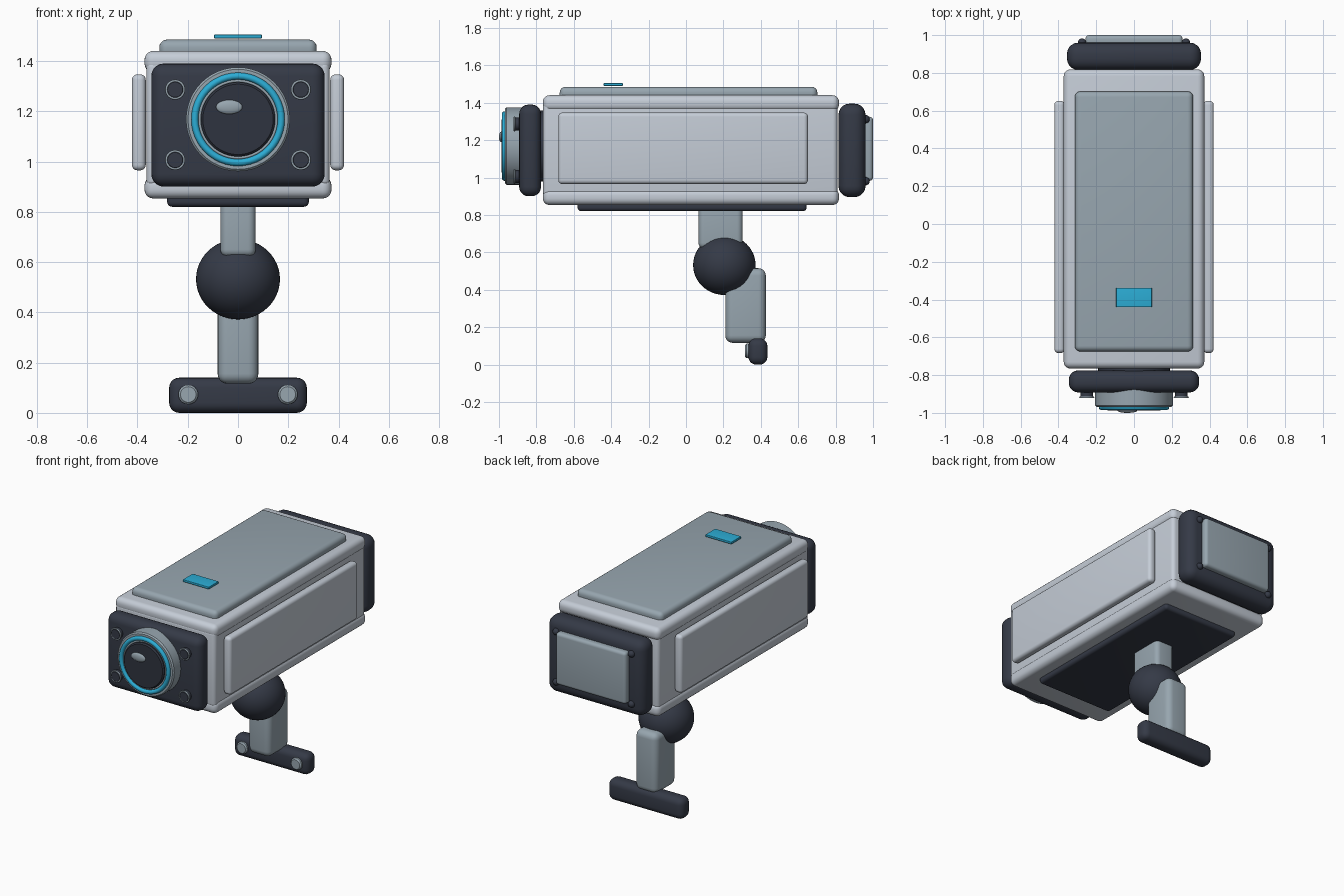
import bpy, bmesh, math
from mathutils import Matrix

cube = bpy.data.objects.get("Cube")
if cube:
    bpy.data.objects.remove(cube, do_unlink=True)


def material(name, color):
    m = bpy.data.materials.new(name)
    m.use_nodes = True
    rgba = (*color, 1)
    m.diffuse_color = rgba
    node = next(n for n in m.node_tree.nodes if n.type == 'BSDF_PRINCIPLED')
    node.inputs["Base Color"].default_value = rgba
    return m


LIGHT = material("light grey", (0.56, 0.61, 0.68))
MID = material("mid grey", (0.31, 0.38, 0.43))
DARK = material("dark slate", (0.035, 0.042, 0.062))
GLASS = material("lens glass", (0.028, 0.034, 0.05))
BLUE = material("bright blue", (0.025, 0.42, 0.67))


def finish(bm, name, mat):
    mesh = bpy.data.meshes.new(name)
    bm.to_mesh(mesh)
    bm.free()
    mesh.materials.append(mat)
    ob = bpy.data.objects.new(name, mesh)
    bpy.context.collection.objects.link(ob)
    bpy.ops.object.select_all(action='DESELECT')
    ob.select_set(True)
    bpy.context.view_layer.objects.active = ob
    bpy.ops.object.shade_smooth_by_angle(angle=math.radians(35))
    return ob


def box(name, mat, x, y, z, bevel):
    """Rounded box from (min, max) ranges on each axis."""
    bm = bmesh.new()
    bmesh.ops.create_cube(bm, size=1)
    for v in bm.verts:
        v.co = [lo + (c + 0.5) * (hi - lo) for c, (lo, hi) in zip(v.co, (x, y, z))]
    bmesh.ops.bevel(bm, geom=bm.edges[:], offset=bevel, segments=5,
                    profile=0.5, affect='EDGES', clamp_overlap=True)
    return finish(bm, name, mat)


def lathe(name, mat, profile, x, z, closed=False, steps=48):
    """Spin (radius, y) points around an axis parallel to y."""
    bm = bmesh.new()
    vs = [bm.verts.new((r, y, 0)) for r, y in profile]
    pairs = list(zip(vs, vs[1:])) + ([(vs[-1], vs[0])] if closed else [])
    edges = [bm.edges.new(p) for p in pairs]
    bmesh.ops.spin(bm, geom=vs + edges, cent=(0, 0, 0), axis=(0, 1, 0),
                   angle=math.tau, steps=steps)
    bmesh.ops.remove_doubles(bm, verts=bm.verts[:], dist=0.0001)
    bmesh.ops.recalc_face_normals(bm, faces=bm.faces[:])
    bmesh.ops.translate(bm, verts=bm.verts[:], vec=(x, 0, z))
    return finish(bm, name, mat)


def disc(name, mat, r, y0, y1, x, z, b=0.004):
    """Solid cylinder along y with a softened front rim at y0."""
    return lathe(name, mat, [(0, y0), (r - b, y0), (r, y0 + b), (r, y1), (0, y1)], x, z)


def ring(name, mat, major, minor, y, x, z):
    pts = [(major + minor * math.cos(a), y + minor * math.sin(a))
           for a in (math.tau * i / 12 for i in range(12))]
    return lathe(name, mat, pts, x, z, closed=True)


def sphere(name, mat, centre, scale):
    bm = bmesh.new()
    bmesh.ops.create_uvsphere(bm, u_segments=48, v_segments=24, radius=1,
                              matrix=Matrix.Translation(centre) @ Matrix.Diagonal((*scale, 1)))
    return finish(bm, name, mat)


def sym(h):
    return (-h, h)


# Housing
box("body", LIGHT, sym(0.365), (-0.765, 0.81), (0.90, 1.40), 0.025)
box("top_slab", LIGHT, sym(0.372), (-0.765, 0.818), (1.355, 1.44), 0.035)
box("bottom_slab", LIGHT, sym(0.372), (-0.765, 0.818), (0.853, 0.94), 0.035)
box("top_plate", MID, sym(0.313), (-0.675, 0.702), (1.41, 1.485), 0.03)
box("top_badge", BLUE, sym(0.095), (-0.44, -0.338), (1.49, 1.505), 0.003)
box("bottom_plate", DARK, sym(0.282), (-0.58, 0.645), (0.82, 0.88), 0.02)
for side, s in (("left", 1), ("right", -1)):
    box(side + "_side_panel", LIGHT, sorted((0.367 * s, 0.422 * s)),
        (-0.683, 0.652), (0.965, 1.347), 0.022)

# Front bezel and lens
LZ = 1.168
disc("lens_barrel", DARK, 0.19, -0.80, -0.74, 0, LZ)
box("front_bezel", DARK, sym(0.345), (-0.892, -0.775), (0.90, 1.39), 0.05)
disc("lens_housing", MID, 0.207, -0.968, -0.86, 0, LZ, 0.008)
ring("lens_blue_ring", BLUE, 0.172, 0.014, -0.971, 0, LZ)
ring("lens_inner_ring", MID, 0.153, 0.006, -0.968, 0, LZ)
disc("lens_glass", GLASS, 0.148, -0.987, -0.95, 0, LZ, 0.008)
sphere("lens_highlight", MID, (-0.035, -0.988, 1.217), (0.052, 0.012, 0.028))

# Corner lamps and rear screws
for side, x in (("left", 1), ("right", -1)):
    for level, lz, sz in (("upper", 1.286, 1.312), ("lower", 1.006, 0.98)):
        disc(f"{level}_{side}_lamp", DARK, 0.034, -0.922, -0.87, 0.25 * x, lz)
        ring(f"{level}_{side}_lamp_ring", MID, 0.035, 0.005, -0.917, 0.25 * x, lz)
        sphere(f"{level}_{side}_rear_screw", DARK, (0.275 * x, 0.96, sz), (0.022, 0.022, 0.022))

# Rear cap
box("rear_bezel", DARK, sym(0.355), (0.815, 0.96), (0.895, 1.395), 0.06)
box("rear_panel", MID, sym(0.257), (0.94, 1.0), (0.982, 1.325), 0.02)

# Mount
box("upper_stem", MID, sym(0.07), (0.067, 0.303), (0.62, 0.87), 0.03)
sphere("ball_joint", DARK, (0, 0.205, 0.532), (0.167, 0.167, 0.16))
box("lower_arm", MID, sym(0.081), (0.21, 0.427), (0.116, 0.515), 0.04)
box("wall_foot", DARK, sym(0.274), (0.334, 0.435), (0, 0.14), 0.04)
for side, x in (("left", 0.198), ("right", -0.198)):
    disc(side + "_foot_bolt", MID, 0.039, 0.316, 0.36, x, 0.073, 0.008)
